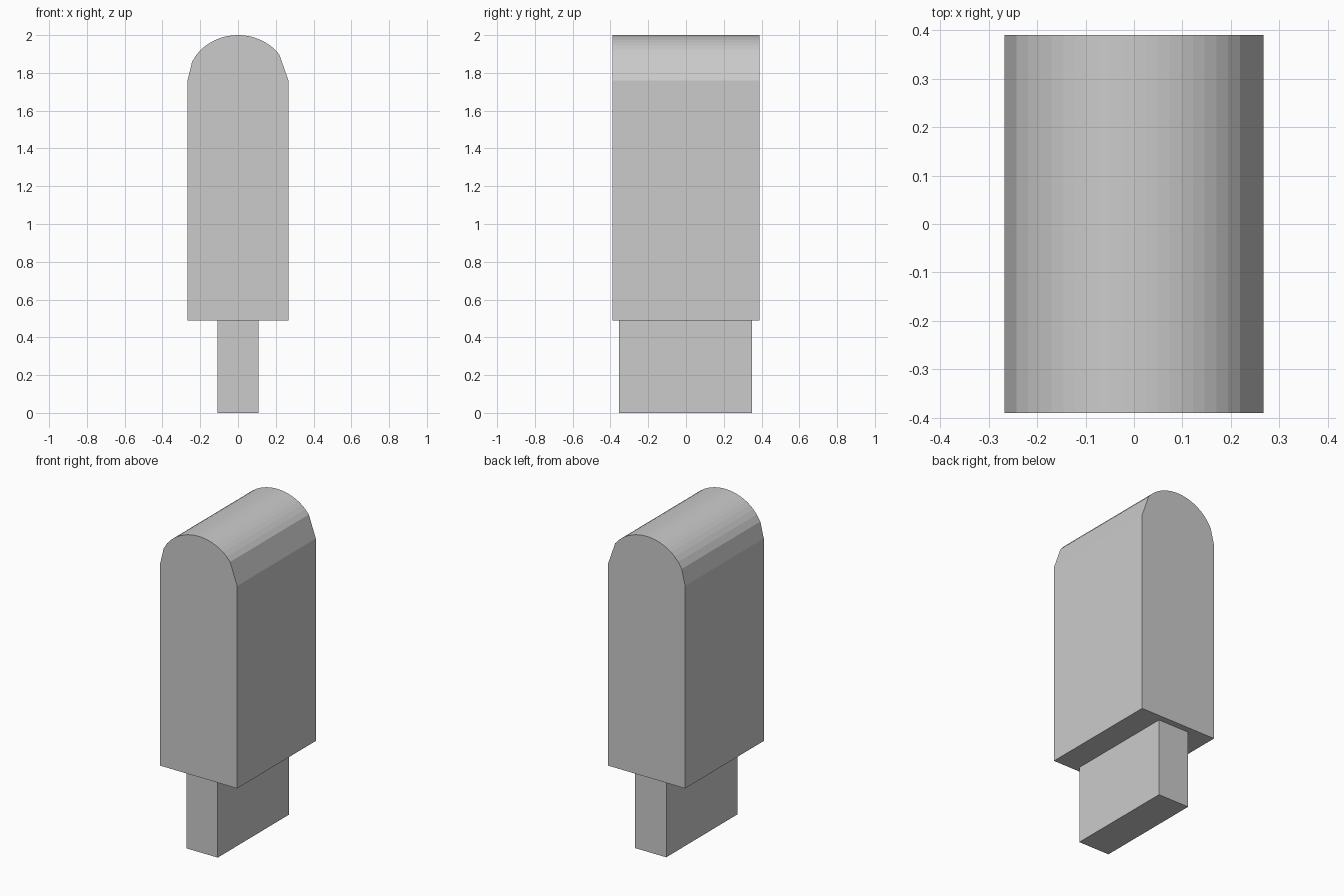
import bpy
import bmesh
from math import sqrt

cube = bpy.data.objects.get("Cube")
if cube:
    bpy.data.objects.remove(cube, do_unlink=True)

grey = bpy.data.materials.new("plain grey")
grey.use_nodes = True
grey.diffuse_color = (0.6, 0.6, 0.6, 1)
grey.node_tree.nodes["Principled BSDF"].inputs["Base Color"].default_value = (0.6, 0.6, 0.6, 1)


def extrude_profile(name, profile, y_front, y_back):
    """Extrude an (x, z) outline from front to back into a closed solid."""
    bm = bmesh.new()
    face = bm.faces.new([bm.verts.new((x, y_front, z)) for x, z in profile])
    result = bmesh.ops.extrude_face_region(bm, geom=[face])
    moved = [v for v in result["geom"] if isinstance(v, bmesh.types.BMVert)]
    bmesh.ops.translate(bm, verts=moved, vec=(0, y_back - y_front, 0))
    bmesh.ops.recalc_face_normals(bm, faces=bm.faces)
    mesh = bpy.data.meshes.new(name)
    bm.to_mesh(mesh)
    bm.free()
    mesh.materials.append(grey)
    obj = bpy.data.objects.new(name, mesh)
    bpy.context.collection.objects.link(obj)
    return obj


# Body: straight sides under an elliptical top sampled evenly across its width;
# the last step on the left side (+x) is a longer chamfer
half, base, spring, rise, steps = 0.267, 0.49, 1.76, 0.24, 22
body = [(half, base), (half, spring)]
for i in range(steps - 2, -1, -1):
    x = half * (2 * i / steps - 1)
    body.append((x, spring + rise * sqrt(max(0, 1 - (x / half) ** 2))))
body.append((-half, base))
extrude_profile("body", body, -0.39, 0.39)

# Flat stick below the body
w = 0.108
extrude_profile("stick", [(-w, 0), (w, 0), (w, base), (-w, base)], -0.355, 0.35)
